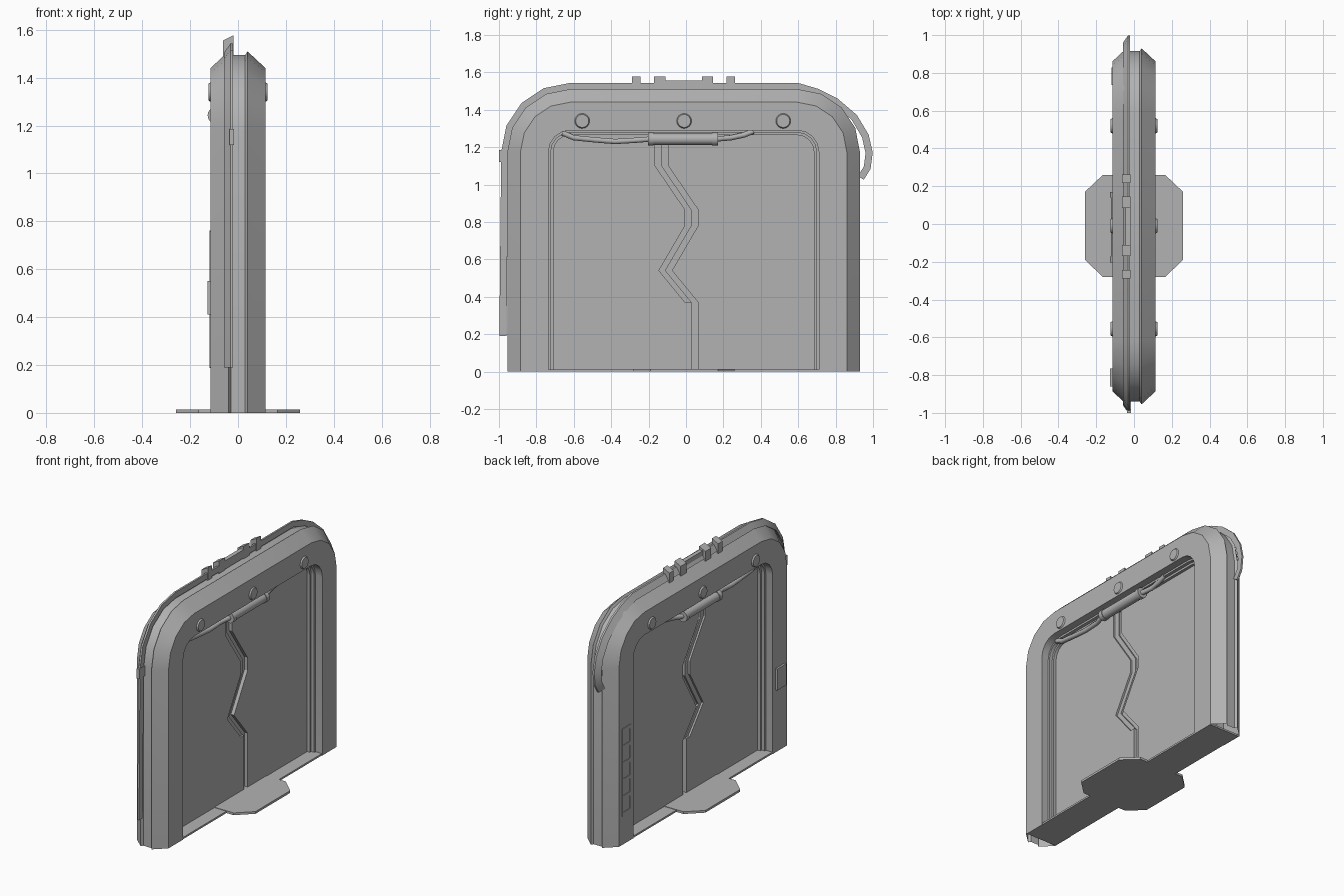
import bpy, bmesh, math
from mathutils import Vector

if "Cube" in bpy.data.objects:
    bpy.data.objects.remove(bpy.data.objects["Cube"])

CY = -0.0125          # frame centre in y
HALF, TOP, RAD = 0.9425, 1.51, 0.335
METAL = bpy.data.materials.new('dark_grey_metal')
METAL.diffuse_color = (0.45, 0.45, 0.45, 1)
METAL.use_nodes = True
METAL.node_tree.nodes["Principled BSDF"].inputs["Base Color"].default_value = METAL.diffuse_color


def finish(name, bm, smooth=False, angle=35):
    bmesh.ops.recalc_face_normals(bm, faces=bm.faces)
    me = bpy.data.meshes.new(name)
    bm.to_mesh(me)
    bm.free()
    me.materials.append(METAL)
    ob = bpy.data.objects.new(name, me)
    bpy.context.collection.objects.link(ob)
    if smooth:
        bpy.context.view_layer.objects.active = ob
        ob.select_set(True)
        bpy.ops.object.shade_smooth_by_angle(angle=math.radians(angle))
        ob.select_set(False)
    return ob


def arc(side, d, segs=4):
    """Rounded corner of the arch, offset inward by d, from the side up to the top."""
    r = RAD - d
    return [(CY + side * (HALF - RAD + r * math.cos(a)), TOP - RAD + r * math.sin(a))
            for a in [math.pi / 2 * i / segs for i in range(segs + 1)]]


def arch(d):
    left, right = arc(-1, d), arc(1, d)
    return [(left[0][0], 0)] + left + right[::-1] + [(right[0][0], 0)]


def loft(name, rows, caps=False):
    """Skin a closed ring of rows of 3D points."""
    bm = bmesh.new()
    rows = [[bm.verts.new(p) for p in row] for row in rows]
    for i, row in enumerate(rows):
        nxt = rows[(i + 1) % len(rows)]
        for k in range(len(row) - 1):
            bm.faces.new((row[k], row[k + 1], nxt[k + 1], nxt[k]))
    if caps:
        bm.faces.new([r[0] for r in rows])
        bm.faces.new([r[-1] for r in rows])
    return finish(name, bm, True)


def prism(name, pts, lo, hi, axis='x'):
    place = {'x': lambda p, t: (t, p[0], p[1]), 'y': lambda p, t: (p[0], t, p[1]),
             'z': lambda p, t: (p[0], p[1], t)}[axis]
    bm = bmesh.new()
    a = [bm.verts.new(place(p, lo)) for p in pts]
    b = [bm.verts.new(place(p, hi)) for p in pts]
    bm.faces.new(a)
    bm.faces.new(b[::-1])
    for i in range(len(pts)):
        j = (i + 1) % len(pts)
        bm.faces.new((a[i], a[j], b[j], b[i]))
    return finish(name, bm)


def box(name, x0, x1, y0, y1, z0, z1):
    return prism(name, [(y0, z0), (y1, z0), (y1, z1), (y0, z1)], x0, x1)


def cyl(name, centre, r, r2, length, axis, sides=16):
    bm = bmesh.new()
    bmesh.ops.create_cone(bm, cap_ends=True, segments=sides, radius1=r, radius2=r2, depth=length)
    q = Vector(axis).to_track_quat('Z', 'Y')
    for v in bm.verts:
        v.co = q @ v.co + Vector(centre)
    return finish(name, bm, True)


def cable(name, pts, r):
    cu = bpy.data.curves.new(name, 'CURVE')
    cu.dimensions = '3D'
    cu.bevel_depth, cu.bevel_resolution, cu.use_fill_caps = r, 1, True
    cu.materials.append(METAL)
    sp = cu.splines.new('POLY')
    sp.points.add(len(pts) - 1)
    for p, co in zip(sp.points, pts):
        p.co = (*co, 1)
    ob = bpy.data.objects.new(name, cu)
    bpy.context.collection.objects.link(ob)


# Arch frame: closed profile (x, inward offset) swept along the arch, open at the feet
half = [(0.03, 0.015), (0.04, 0), (0.115, 0.07), (0.115, 0.22), (0.065, 0.22),
        (0.065, 0.232), (0.043, 0.232), (0.043, 0.246), (0.02, 0.246)]
profile = half + [(-x, d) for x, d in reversed(half)]
loft('arch_frame', [[(x, y, z) for y, z in arch(d)] for x, d in profile])

# Two door leaves meeting at a stepped zigzag seam
edge = [(-0.13, 1.28), (-0.13, 1.10), (0.03, 0.865), (0.03, 0.78), (-0.11, 0.54),
        (0.03, 0.37), (0.03, 0.01)]
inner = [(y - 0.035, z) for y, z in edge[:6]]
outer = [(y + 0.035, z) for y, z in edge]
prism('door_leaf_left', [(-0.72, 0.01), (-0.72, 1.28)] + inner + edge[5:], -0.024, 0.024)
prism('door_seam_strip', inner + edge[5::-1], -0.012, 0.012)
prism('door_leaf_right', outer + [(0.695, 0.01), (0.695, 1.28)], -0.024, 0.024)
box('door_core', -0.001, 0.001, -0.72, 0.695, 0.01, 1.28)

# Threshold and octagonal step plate
box('threshold', -0.112, 0.112, -0.88, 0.855, 0, 0.012)
plate = [(-0.26, -0.19), (-0.165, -0.28), (0.165, -0.28), (0.26, -0.19),
         (0.26, 0.17), (0.165, 0.26), (-0.165, 0.26), (-0.26, 0.17)]
prism('step_plate', plate, 0, 0.015, 'z')

for s, side in ((1, 'right'), (-1, 'left')):
    # Round studs over the opening
    for y in (-0.555, -0.01, 0.52):
        cyl(f'stud_{side}', (s * 0.117, y, 1.34), 0.043, 0.035, 0.014, (s, 0, 0))
    # Tube under the lintel with end collars and drooping cables
    x = 0.078 if s > 0 else -0.092
    cyl(f'lintel_tube_{side}', (x, -0.02, 1.243), 0.031, 0.031, 0.36, (0, 1, 0))
    for y in (-0.188, 0.155):
        cyl(f'tube_collar_{side}', (x, y, 1.243), 0.035, 0.035, 0.03, (0, 1, 0))
    cx = s * 0.06
    cable(f'tube_cable_a_{side}', [(cx, -0.66, 1.275), (cx, -0.6, 1.25), (cx, -0.48, 1.238),
          (cx, -0.38, 1.23), (cx, -0.28, 1.236), (x, -0.19, 1.243)], 0.016)
    cable(f'tube_cable_b_{side}', [(x, 0.16, 1.243), (cx, 0.24, 1.25), (cx, 0.31, 1.265),
          (cx, 0.36, 1.285)], 0.016)

# Wedge-shaped cable round the outside of the frame, hanging loose at one corner
path = [(-0.98, 0.19)] + arc(-1, -0.015)
path += [(0.6, 1.525), (0.70, 1.495), (0.80, 1.445), (0.90, 1.36), (0.96, 1.26),
         (0.98, 1.17), (0.97, 1.09), (0.935, 1.035)]
path = [Vector(p) for p in path]
norms = []
for i in range(len(path)):
    t = (path[min(i + 1, len(path) - 1)] - path[max(i - 1, 0)]).normalized()
    norms.append(Vector((-t.y, t.x)))
section = [(-0.058, -0.02), (-0.032, 0.018), (-0.02, 0.018), (-0.02, -0.02)]
loft('outer_cable', [[(x, *(p + n * h)) for p, n in zip(path, norms)] for x, h in section], True)

# Sloped cable clips on top and a bracket on the side
for y, w in ((-0.265, 0.045), (-0.14, 0.06), (0.115, 0.06), (0.24, 0.045)):
    prism('cable_clip', [(-0.063, 1.49), (-0.018, 1.49), (-0.018, 1.578), (-0.063, 1.555)],
          y - w / 2, y + w / 2, 'y')
box('cable_sleeve', -0.045, -0.018, -0.11, 0.085, 1.5, 1.555)
box('side_bracket', -0.036, -0.017, -1.0, -0.94, 1.12, 1.185)

# Small control panel and ribbed vent on the rear face
box('control_panel', -0.128, -0.11, -0.86, -0.765, 0.41, 0.55)
for y in (0.742, 0.823):
    box('vent_rail', -0.1185, -0.11, y - 0.006, y + 0.006, 0.19, 0.76)
for i in range(6):
    z = 0.2 + i * 0.11
    box('vent_rib', -0.1185, -0.11, 0.745, 0.82, z - 0.012, z + 0.012)
